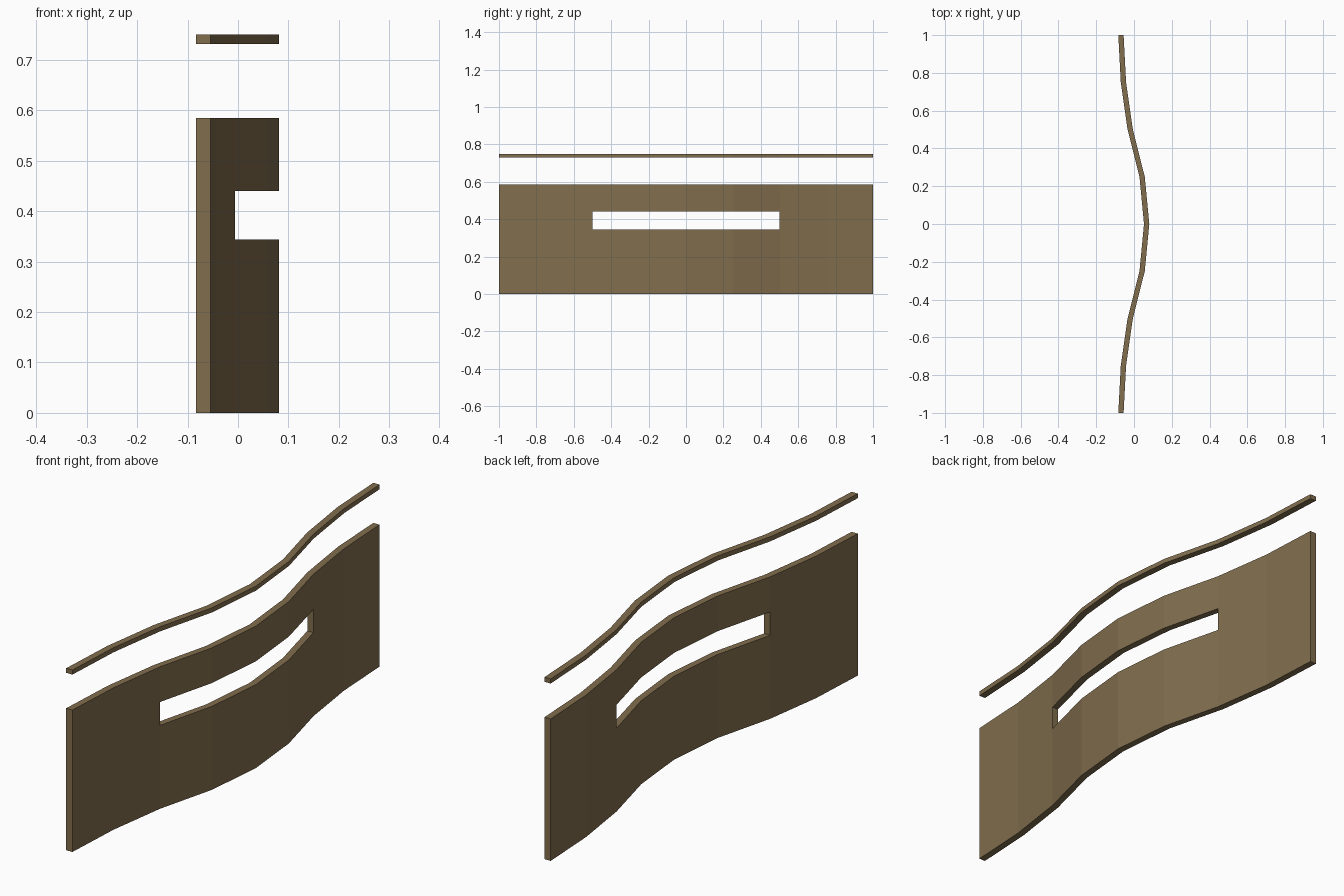
import bpy, bmesh

if "Cube" in bpy.data.objects:
    bpy.data.objects.remove(bpy.data.objects["Cube"])

THICK = 0.028
# Half plan curve: (y, centre x), mirrored about y = 0
HALF = [(0, 0.067), (0.25, 0.043), (0.5, -0.020), (0.75, -0.056), (1, -0.069)]
PATH = [(-y, x) for y, x in reversed(HALF[1:])] + HALF

wood = bpy.data.materials.new("brown_wood")
wood.diffuse_color = (0.22, 0.155, 0.075, 1)
wood.use_nodes = True
wood.node_tree.nodes["Principled BSDF"].inputs["Base Color"].default_value = wood.diffuse_color


def curved_panel(name, levels, is_hole=lambda y, z: False):
    """Grid of faces along the plan curve, thickened in x, with optional holes."""
    bm = bmesh.new()
    rows = [[bm.verts.new((x - THICK / 2, y, z)) for y, x in PATH] for z in levels]
    for low, high in zip(rows, rows[1:]):
        for i in range(len(PATH) - 1):
            y = (low[i].co.y + low[i + 1].co.y) / 2
            z = (low[i].co.z + high[i].co.z) / 2
            if not is_hole(y, z):
                bm.faces.new((low[i], low[i + 1], high[i + 1], high[i]))
    out = bmesh.ops.extrude_face_region(bm, geom=bm.faces[:], use_keep_orig=True)
    moved = [g for g in out["geom"] if isinstance(g, bmesh.types.BMVert)]
    bmesh.ops.translate(bm, verts=moved, vec=(THICK, 0, 0))
    loose = [v for v in bm.verts if not v.link_faces]
    bmesh.ops.delete(bm, geom=loose, context='VERTS')
    bmesh.ops.recalc_face_normals(bm, faces=bm.faces[:])
    mesh = bpy.data.meshes.new(name)
    bm.to_mesh(mesh)
    bm.free()
    mesh.materials.append(wood)
    obj = bpy.data.objects.new(name, mesh)
    bpy.context.collection.objects.link(obj)
    return obj


# Wavy wall with a long slot through its middle half
curved_panel("slotted_wall", [0, 0.344, 0.44, 0.585],
             lambda y, z: abs(y) < 0.5 and 0.344 < z < 0.44)

# Thin top rail floating above, following the same curve
curved_panel("top_rail", [0.731, 0.75])
